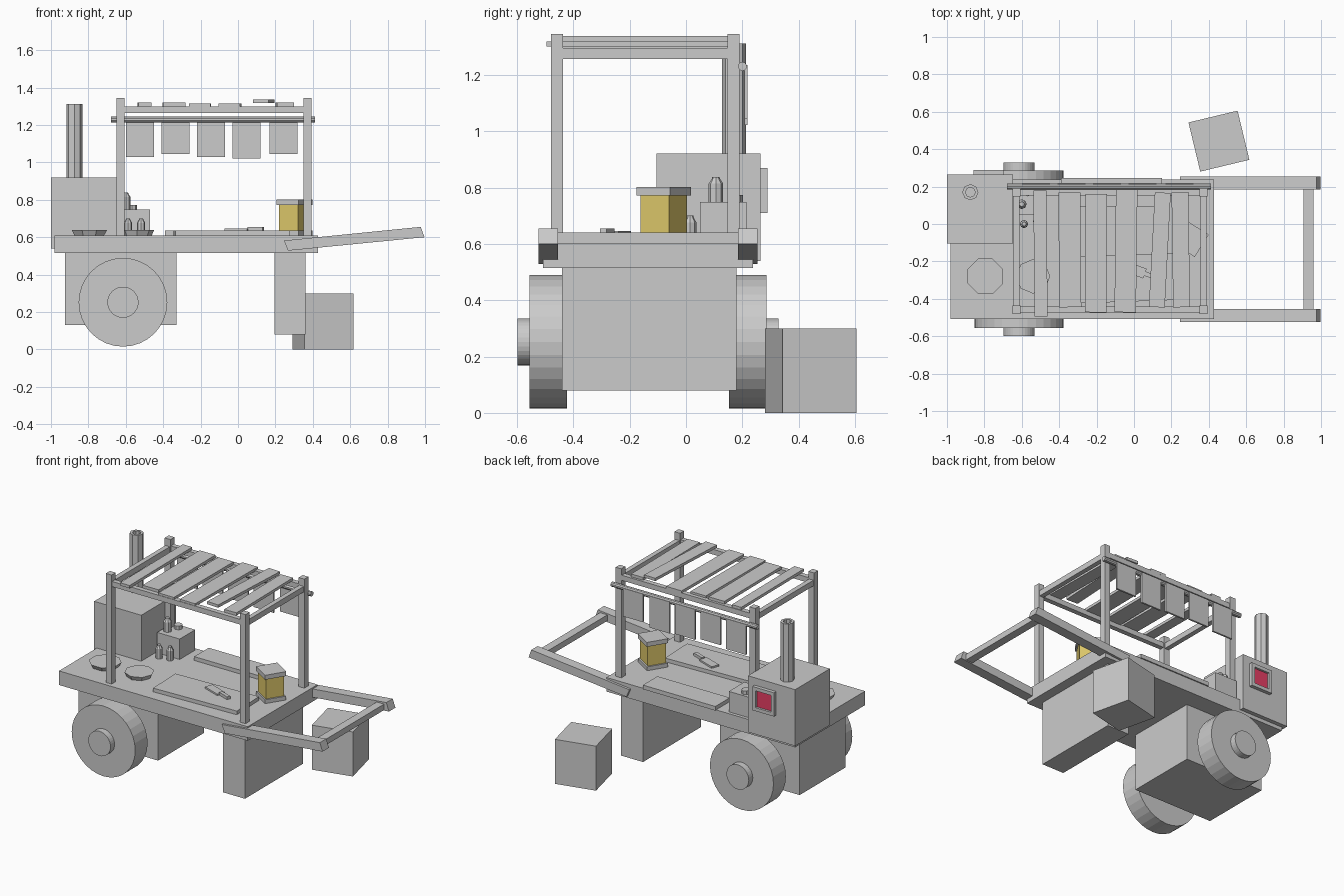
import bpy, bmesh
from math import radians, pi, cos, sin
from mathutils import Matrix, Vector

if "Cube" in bpy.data.objects:
    bpy.data.objects.remove(bpy.data.objects["Cube"])

MID = -0.135  # centre line of the cart in y


def material(name, rgb):
    m = bpy.data.materials.new(name)
    m.diffuse_color = (*rgb, 1)
    m.use_nodes = True
    m.node_tree.nodes["Principled BSDF"].inputs["Base Color"].default_value = m.diffuse_color
    return m


GOLD = material("gold_glass", (0.76, 0.6, 0.15))
RED = material("red_glow", (0.8, 0.05, 0.13))


def finish(name, bm, mats=()):
    bmesh.ops.recalc_face_normals(bm, faces=bm.faces)
    me = bpy.data.meshes.new(name)
    bm.to_mesh(me)
    bm.free()
    for m in mats:
        me.materials.append(m)
    ob = bpy.data.objects.new(name, me)
    bpy.context.collection.objects.link(ob)
    return ob


def box(name, x, y, z, rot=0, mat=None):
    """Box from (min, max) ranges, turned about its own vertical axis."""
    bm = bmesh.new()
    bmesh.ops.create_cube(bm, size=1)
    bmesh.ops.scale(bm, vec=(x[1] - x[0], y[1] - y[0], z[1] - z[0]), verts=bm.verts)
    ob = finish(name, bm, [mat] if mat else [])
    ob.location = (sum(x) / 2, sum(y) / 2, sum(z) / 2)
    ob.rotation_euler.z = radians(rot)
    return ob


def lathe(name, centre, profile, sides, turn=0, axis='Z', mat=None):
    """Stack of rings given as (radius, height), capped at both ends."""
    bm = bmesh.new()
    rings = []
    for r, h in profile:
        rings.append([bm.verts.new((r * cos(a), r * sin(a), h)) for a in
                      (radians(turn) + 2 * pi * i / sides for i in range(sides))])
    for a, b in zip(rings, rings[1:]):
        for i in range(sides):
            j = (i + 1) % sides
            bm.faces.new((a[i], a[j], b[j], b[i]))
    bm.faces.new(rings[0])
    bm.faces.new(rings[-1])
    rot = {'Z': Matrix(), 'Y': Matrix.Rotation(-pi / 2, 4, 'X'),
           'X': Matrix.Rotation(pi / 2, 4, 'Y')}[axis]
    bm.transform(Matrix.Translation(centre) @ rot)
    return finish(name, bm, [mat] if mat else [])


# Deck and the two boxes below it
box("deck", (-0.98, 0.428), (-0.508, 0.237), (0.515, 0.61))
box("front_support", (0.195, 0.36), (-0.44, 0.18), (0.08, 0.515))
box("rear_chest", (-0.925, -0.33), (-0.38, 0.11), (0.13, 0.515))

# Wheels with hubs
for side, s in (("front", -1), ("back", 1)):
    wheel = [(0.237, s * 0.288), (0.237, s * 0.42), (0.083, s * 0.42), (0.083, s * 0.463)]
    lathe(side + "_wheel", (-0.615, MID, 0.252), wheel, 32, axis='Y')

# Sloping handles joined by a crossbar
side_profile = [(0.245, 0.582), (0.268, 0.528), (0.997, 0.6), (0.977, 0.655)]
for side, s in (("front", -1), ("back", 1)):
    bm = bmesh.new()
    f = bm.faces.new([bm.verts.new((x, MID + s * 0.32, z)) for x, z in side_profile])
    ext = bmesh.ops.extrude_face_region(bm, geom=[f])["geom"]
    bmesh.ops.translate(bm, vec=(0, s * 0.068, 0),
                        verts=[v for v in ext if isinstance(v, bmesh.types.BMVert)])
    bm.faces.ensure_lookup_table()
    if len(bm.faces) == 5:
        bm.faces.new([v for v in f.verts])
    finish(side + "_handle", bm)
box("handle_crossbar", (0.905, 0.96), (-0.455, 0.185), (0.6, 0.64))

# Canopy frame
for nx, x in (("left", (-0.65, -0.607)), ("right", (0.35, 0.392))):
    for ny, y in (("front", (-0.48, -0.437)), ("back", (0.147, 0.19))):
        box(f"{nx}_{ny}_post", x, y, (0.61, 1.345))
    box(f"{nx}_canopy_beam", (x[0] + 0.005, x[1] - 0.005), (-0.437, 0.147), (1.257, 1.295))
for ny, y in (("front", (-0.475, -0.442)), ("back", (0.152, 0.185))):
    box(f"{ny}_canopy_beam", (-0.61, 0.352), y, (1.265, 1.3))

# Roof slats: centre x, width, y range, base z, turn
slats = [(-0.5, 0.07, (-0.495, 0.18), 1.3, 0.5), (-0.343, 0.118, (-0.445, 0.168), 1.3, 0.4),
         (-0.204, 0.115, (-0.472, 0.16), 1.295, -0.3), (-0.043, 0.115, (-0.472, 0.185), 1.295, -0.7),
         (0.138, 0.085, (-0.445, 0.168), 1.318, -3), (0.25, 0.09, (-0.445, 0.17), 1.3, 0.8)]
for i, (x, w, y, z, r) in enumerate(slats):
    box(f"roof_slat_{i + 1}", (x - w / 2, x + w / 2), y, (z, z + 0.019), r)

# Hanging rod and the cloths on it
lathe("hanging_rod", (0, 0.2, 1.23), [(0.016, -0.678), (0.016, 0.412)], 10, axis='X')
for i, (x, z) in enumerate([(-0.525, 1.03), (-0.335, 1.045), (-0.145, 1.03),
                            (0.045, 1.022), (0.243, 1.045)]):
    box(f"hanging_cloth_{i + 1}", (x - 0.075, x + 0.075), (0.207, 0.219), (z, 1.235))

# Oven, its hollow chimney and its glowing hatch
box("oven", (-1.0, -0.648), (-0.105, 0.265), (0.54, 0.92))
lathe("chimney", (-0.875, 0.17, 0), [(0.043, 0.915), (0.043, 1.312), (0.026, 1.312), (0.026, 0.95)], 8)
bm = bmesh.new()
bmesh.ops.create_cube(bm, size=1)
bmesh.ops.scale(bm, vec=(0.16, 0.028, 0.16), verts=bm.verts)
bmesh.ops.translate(bm, vec=(-0.778, 0.275, 0.79), verts=bm.verts)
face = max(bm.faces, key=lambda f: f.calc_center_median().y)
bmesh.ops.inset_region(bm, faces=[face], thickness=0.033)
bmesh.ops.inset_region(bm, faces=[face], thickness=0.0005, depth=-0.014)
face.material_index = 1
finish("oven_hatch", bm, [material("hatch_grey", (0.8, 0.8, 0.8)), RED])

# Plates
lathe("large_plate", (-0.795, -0.28, 0), [(0.085, 0.608), (0.102, 0.638)], 8, 22.5)
lathe("small_plate", (-0.54, -0.28, 0), [(0.078, 0.608), (0.092, 0.638)], 8)

# Spice box with bottles
box("spice_box", (-0.638, -0.47), (0.05, 0.215), (0.61, 0.748))
for i, (x, y, z, h, r) in enumerate([(-0.6, 0.106, 0.745, 0.093, 0.026),
                                     (-0.588, 0.0, 0.61, 0.09, 0.022),
                                     (-0.518, 0.015, 0.61, 0.09, 0.022)]):
    lathe(f"bottle_{i + 1}", (x, y, z),
          [(r, 0), (r, h * 0.74), (r * 0.55, h * 0.93), (r * 0.5, h)], 8)
lathe("spice_jar", (-0.568, 0.175, 0.745), [(0.027, 0), (0.027, 0.028)], 8)

# Cutting boards and knife
box("front_cutting_board", (-0.34, 0.27), (-0.415, -0.165), (0.608, 0.635), 2)
box("back_cutting_board", (-0.39, 0.15), (0.09, 0.245), (0.608, 0.636))
turn = radians(-20)
for part, d, size in (("blade", -0.035, (0.13, 0.055, 0.012)), ("handle", 0.07, (0.085, 0.024, 0.02))):
    c = Vector((0.03 + d * cos(turn), -0.255 + d * sin(turn), 0.634 + size[2] / 2))
    box("knife_" + part, *[(c[k] - size[k] / 2, c[k] + size[k] / 2) for k in range(3)], -20)

# Lantern
for part, r, z, mat in (("base", 0.098, (0.608, 0.636), None), ("glass", 0.085, (0.636, 0.772), GOLD),
                        ("cap", 0.1, (0.772, 0.802), None)):
    lathe("lantern_" + part, (0.302, -0.079, 0), [(r, z[0]), (r, z[1])], 4, 13, mat=mat)

# Crate standing on the ground
box("crate", (0.319, 0.589), (0.308, 0.578), (0, 0.3), 13.5)
